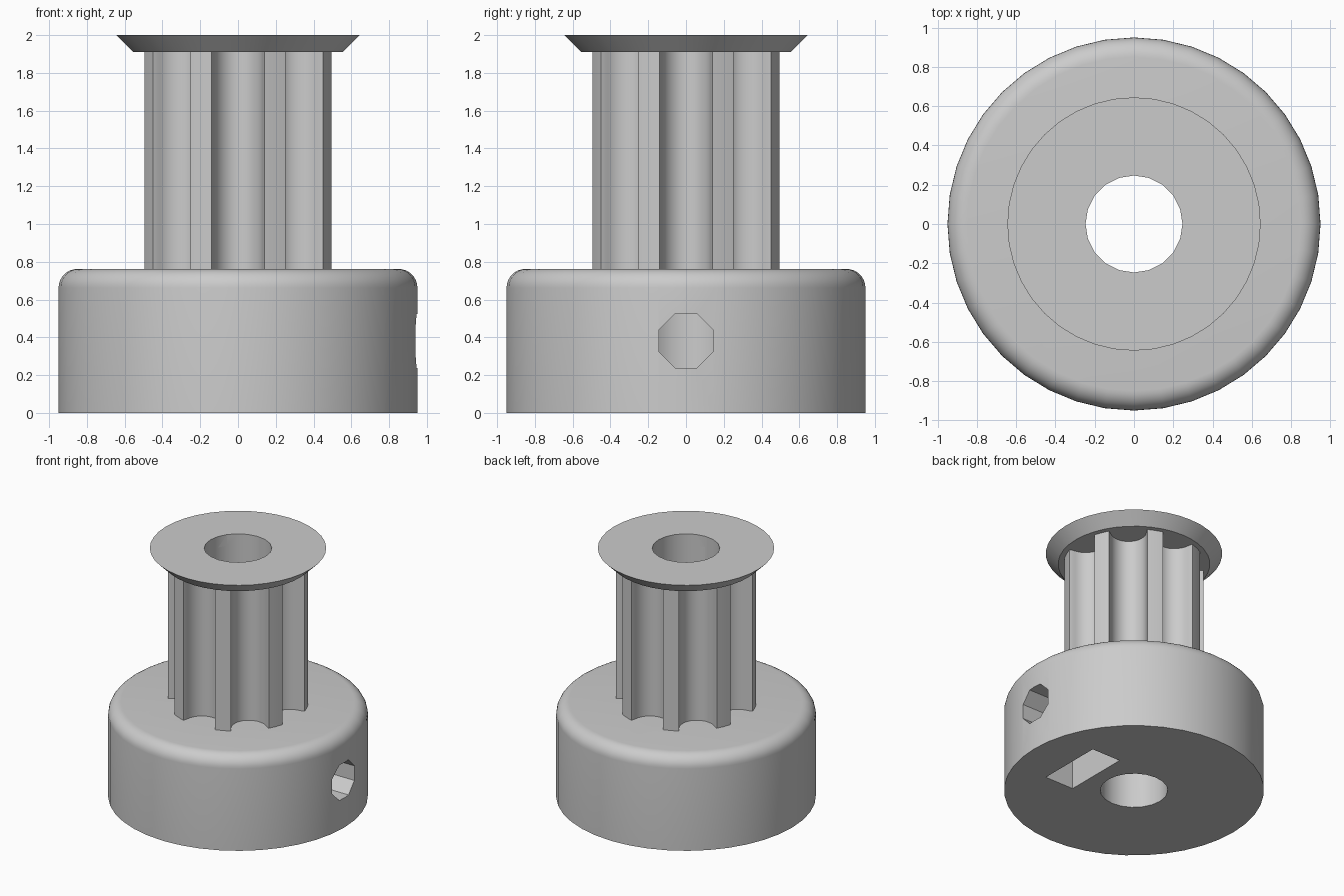
import bpy, bmesh
from math import sin, cos, pi, radians
from mathutils import Matrix

old = bpy.data.objects.get("Cube")
if old:
    bpy.data.objects.remove(old, do_unlink=True)

grey = bpy.data.materials.new("plain grey")
grey.use_nodes = True
GREY = (0.6, 0.6, 0.6, 1)
grey.diffuse_color = GREY
grey.node_tree.nodes["Principled BSDF"].inputs["Base Color"].default_value = GREY

HUB_R, HUB_TOP, FILLET = 0.95, 0.762, 0.1
CORE_R, FLANGE_Z, TOP = 0.515, 1.911, 2.0
BORE_R, SCREW_Z, TEETH = 0.247, 0.381, 8


def make_object(name, bm):
    bmesh.ops.recalc_face_normals(bm, faces=bm.faces)
    mesh = bpy.data.meshes.new(name)
    bm.to_mesh(mesh)
    bm.free()
    mesh.materials.append(grey)
    obj = bpy.data.objects.new(name, mesh)
    bpy.context.collection.objects.link(obj)
    return obj


def loft(name, rings, matrix=Matrix()):
    """Solid joining equal closed rings of points, capped at both ends."""
    bm = bmesh.new()
    rows = [[bm.verts.new(matrix @ Matrix.Translation(p).to_translation()) for p in ring]
            for ring in rings]
    n = len(rows[0])
    for a, b in zip(rows, rows[1:]):
        for i in range(n):
            j = (i + 1) % n
            bm.faces.new((a[i], a[j], b[j], b[i]))
    bm.faces.new(rows[0])
    bm.faces.new(rows[-1])
    return make_object(name, bm)


def circle(r, z, n, turn=0.0):
    return [(r * cos(2 * pi * i / n + turn), r * sin(2 * pi * i / n + turn), z)
            for i in range(n)]


def prism(name, outline, z0, z1, matrix=Matrix()):
    return loft(name, [[(x, y, z) for x, y in outline] for z in (z0, z1)], matrix)


def select_only(obj):
    bpy.ops.object.select_all(action='DESELECT')
    obj.select_set(True)
    bpy.context.view_layer.objects.active = obj


def cut(obj, cutter):
    cutter.hide_render = True
    mod = obj.modifiers.new("cut", 'BOOLEAN')
    mod.operation, mod.solver, mod.object = 'DIFFERENCE', 'EXACT', cutter
    select_only(obj)
    bpy.ops.object.modifier_apply(modifier=mod.name)


# Hub: wide drum with a rounded upper rim
hub_rings = [circle(HUB_R, 0, 40)]
for k in range(9):
    a = k / 8 * pi / 2
    hub_rings.append(circle(HUB_R - FILLET + FILLET * cos(a),
                            HUB_TOP - FILLET + FILLET * sin(a), 40))
hub = loft("hub", hub_rings)

# Toothed core: one mirrored groove section repeated around the axis
half = [(.141, .496), (.137, .484), (.133, .467), (.130, .452), (.127, .436), (.118, .409),
        (.100, .381), (.077, .358), (.050, .342), (.025, .334)]
groove = [(r, -w) for w, r in half] + [(.332, 0)] + [(r, w) for w, r in reversed(half)]
groove.append((CORE_R * cos(pi / TEETH), CORE_R * sin(pi / TEETH)))
outline = []
for t in range(TEETH):
    c, s = cos(2 * pi * t / TEETH), sin(2 * pi * t / TEETH)
    outline += [(x * c - y * s, x * s + y * c) for x, y in groove]
core = prism("toothed_core", outline, HUB_TOP, FLANGE_Z)

# Flange: flared retaining rim on top
flange = loft("end_flange", [circle(0.555, FLANGE_Z, 40), circle(0.645, TOP, 40)])

# Cutters: shaft bore, radial screw hole, nut pocket open at the bottom
bore = loft("bore_cutter", [circle(BORE_R, z, 20) for z in (-0.1, TOP + 0.1)])
along_x = Matrix.Translation((0, 0, SCREW_Z)) @ Matrix.Rotation(radians(90), 4, 'Y')
screw = loft("screw_hole_cutter",
             [circle(0.154, d, 8, pi / 8) for d in (0, HUB_R + 0.1)], along_x)
NUT_W, NUT_R = 0.267, 0.308
pocket = [(SCREW_Z + 0.1, -NUT_W), (SCREW_Z + 0.1, NUT_W), (-NUT_R / 2, NUT_W),
          (-NUT_R, 0), (-NUT_R / 2, -NUT_W)]
nut = prism("nut_pocket_cutter", pocket, 0.362, 0.618, along_x)

for part in (hub, core, flange):
    cut(part, bore)
cut(hub, screw)
cut(hub, nut)
for cutter in (bore, screw, nut):
    bpy.data.objects.remove(cutter, do_unlink=True)

# Smooth curved walls, crisp rims
for part in (hub, core, flange):
    select_only(part)
    bpy.ops.object.shade_smooth_by_angle(angle=radians(30))
